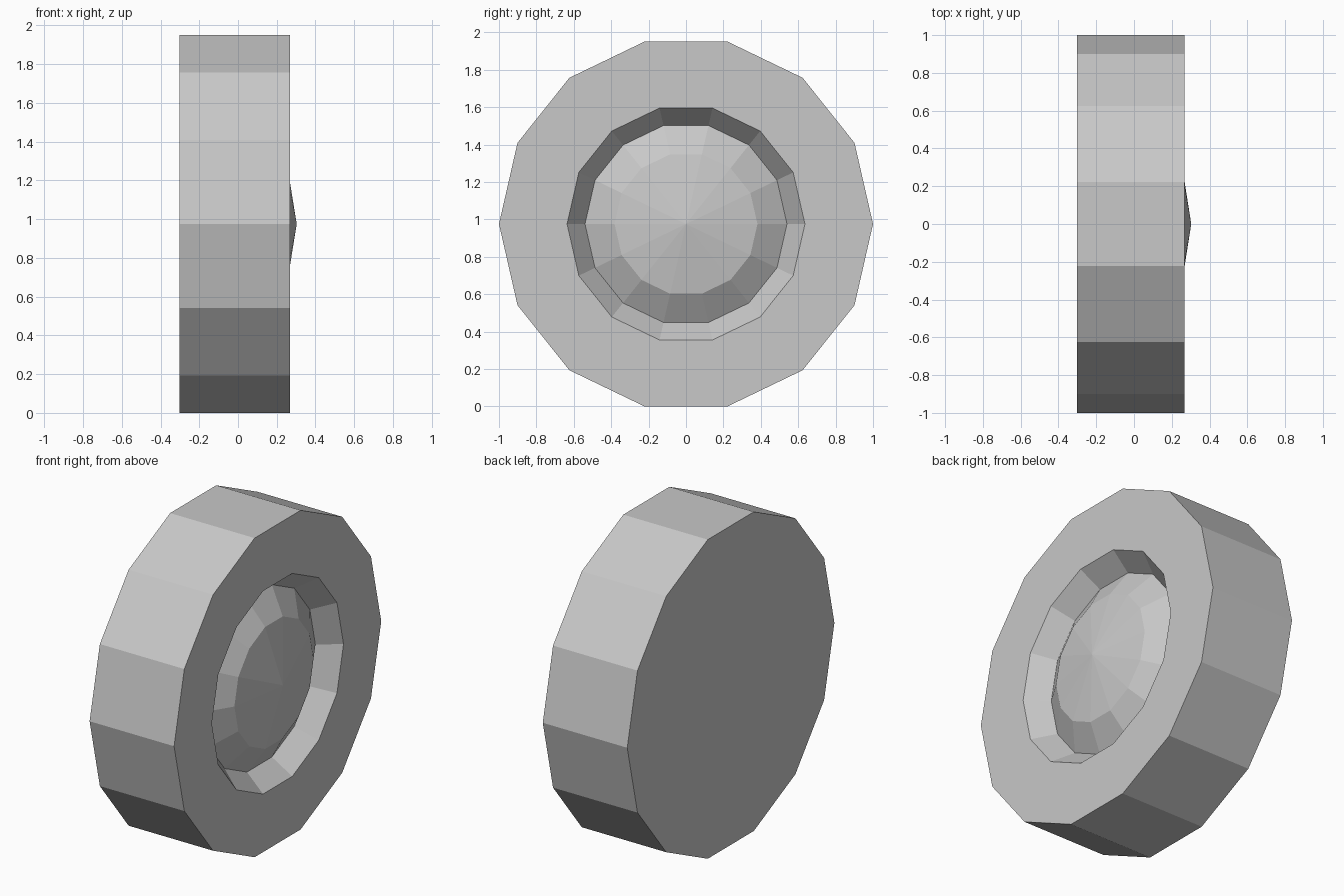
import bpy, bmesh
from math import cos, sin, tau, pi

SIDES = 14
CENTRE_Z = cos(pi / SIDES)  # flat edge of the wheel rests on the ground

if "Cube" in bpy.data.objects:
    bpy.data.objects.remove(bpy.data.objects["Cube"], do_unlink=True)

grey = bpy.data.materials.new("light grey")
grey.use_nodes = True
colour = (0.58, 0.58, 0.58, 1)
grey.diffuse_color = colour
grey.node_tree.nodes["Principled BSDF"].inputs["Base Color"].default_value = colour


def lathe(name, profile):
    """Turn (x, radius) points around the x axis; radius 0 makes a point."""
    bm = bmesh.new()
    rings = []
    for x, r in profile:
        count = SIDES if r else 1
        rings.append([bm.verts.new((x, r * cos(tau * i / SIDES), r * sin(tau * i / SIDES)))
                      for i in range(count)])
    for a, b in zip(rings, rings[1:]):
        for i in range(SIDES):
            j = (i + 1) % SIDES
            if len(b) == 1:
                bm.faces.new((a[i], a[j], b[0]))
            else:
                bm.faces.new((a[i], a[j], b[j], b[i]))
    return bm, rings


def finish(bm, name):
    mesh = bpy.data.meshes.new(name)
    bm.to_mesh(mesh)
    bm.free()
    mesh.materials.append(grey)
    obj = bpy.data.objects.new(name, mesh)
    obj.location.z = CENTRE_Z
    bpy.context.collection.objects.link(obj)


# Tyre: flat back, tread, outer side wall and sloped recess
tyre, rings = lathe("tyre", [(-0.303, 1), (0.268, 1), (0.268, 0.636), (0.145, 0.54)])
tyre.faces.new(rings[0][::-1])
finish(tyre, "tyre")

# Hub cap: faceted dome rising out of the recess
hub, _ = lathe("hub_cap", [(0.145, 0.54), (0.243, 0.382), (0.303, 0)])
finish(hub, "hub_cap")
